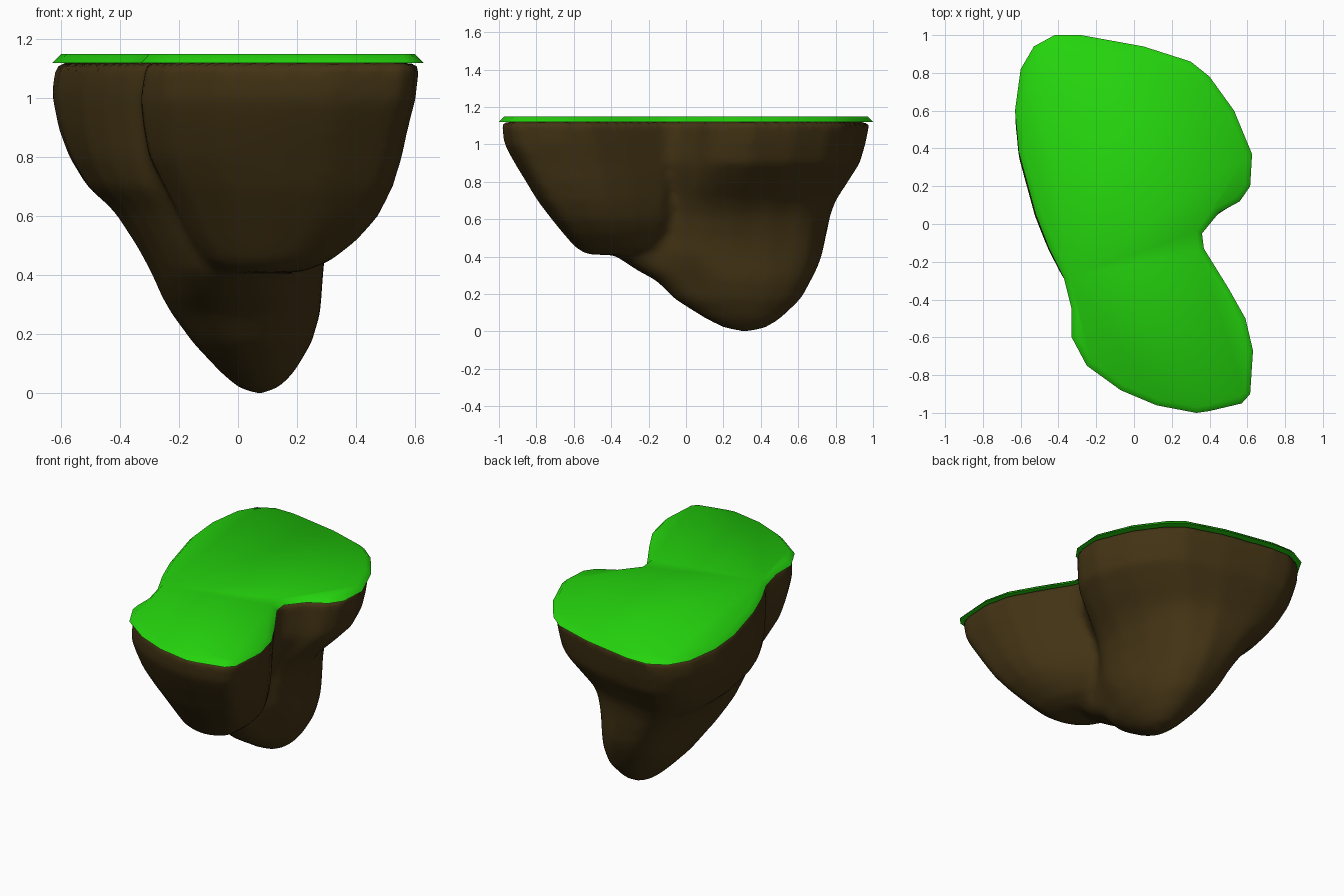
import bpy, bmesh, math

if "Cube" in bpy.data.objects:
    bpy.data.objects.remove(bpy.data.objects["Cube"])

# plan outline of the island, clockwise from the back
PLAN = [(-.42, 1), (-.28, 1), (.05, .94), (.3, .86), (.4, .78), (.53, .6), (.625, .37),
        (.615, .2), (.56, .12), (.45, .06), (.36, -.05), (.37, -.13), (.5, -.34), (.59, -.5),
        (.63, -.67), (.615, -.9), (.57, -.95), (.4, -.99), (.33, -1), (.12, -.96), (-.07, -.88),
        (-.25, -.75), (-.33, -.6), (-.33, -.45), (-.37, -.29), (-.45, -.13), (-.52, .05),
        (-.61, .38), (-.63, .6), (-.6, .82), (-.53, .94)]


def material(name, color):
    m = bpy.data.materials.new(name)
    m.diffuse_color = color
    m.use_nodes = True
    m.node_tree.nodes["Principled BSDF"].inputs["Base Color"].default_value = m.diffuse_color
    return m


def loft(name, rings, mat):
    """Closed skin through a stack of equal-length rings."""
    bm = bmesh.new()
    loops = [[bm.verts.new(p) for p in ring] for ring in rings]
    n = len(loops[0])
    for a, b in zip(loops, loops[1:]):
        for i in range(n):
            j = (i + 1) % n
            bm.faces.new((a[i], a[j], b[j], b[i]))
    bm.faces.new(loops[0])
    bm.faces.new(loops[-1])
    bmesh.ops.recalc_face_normals(bm, faces=bm.faces)
    me = bpy.data.meshes.new(name)
    bm.to_mesh(me)
    bm.free()
    ob = bpy.data.objects.new(name, me)
    bpy.context.collection.objects.link(ob)
    me.materials.append(mat)
    return ob


def lobe(name, base, levels, rounding, mat):
    """Squeeze an outline into the box of each level, rounding it on the way down."""
    xs, ys = [p[0] for p in base], [p[1] for p in base]
    cx, cy = (max(xs) + min(xs)) / 2, (max(ys) + min(ys)) / 2
    hx, hy = (max(xs) - min(xs)) / 2, (max(ys) - min(ys)) / 2
    rings = []
    top, low = levels[0][0], levels[-1][0]
    for z, x0, x1, y0, y1 in levels:
        t = min(1, rounding * ((top - z) / (top - low)) ** 1.6)
        ring = []
        for x, y in base:
            u, v = (x - cx) / hx, (y - cy) / hy
            a = math.atan2(v, u)
            u, v = u + (math.cos(a) - u) * t, v + (math.sin(a) - v) * t
            ring.append(((x0 + x1) / 2 + u * (x1 - x0) / 2, (y0 + y1) / 2 + v * (y1 - y0) / 2, z))
        rings.append(ring)
    return loft(name, rings, mat)


def inset(points, d):
    """Move a clockwise outline inward by d."""
    out = []
    n = len(points)
    for i, (x, y) in enumerate(points):
        ax, ay = points[i - 1]
        bx, by = points[(i + 1) % n]
        tx, ty = bx - ax, by - ay
        k = d / math.hypot(tx, ty)
        out.append((x + ty * k, y - tx * k))
    return out


earth = material("earth", (.055, .033, .007, 1))
grass = material("grass", (.018, .66, .004, 1))

# deep rear lobe of soil, with an overhanging shelf on its back right
back_plan = PLAN[:11] + [(.37, -.2), (.3, -.38), (.1, -.42), (-.12, -.42), (-.3, -.38)] + PLAN[24:]
soil = lobe("soil", back_plan, [
    (1.12, -.615, .61, -.41, .98), (1.02, -.635, .605, -.41, .965), (.9, -.615, .58, -.41, .935),
    (.8, -.58, .49, -.41, .875), (.7, -.52, .39, -.41, .815), (.62, -.43, .335, -.41, .79),
    (.5, -.35, .3, -.41, .77), (.41, -.3, .29, -.39, .75), (.33, -.265, .285, -.27, .715),
    (.27, -.23, .28, -.16, .68), (.17, -.155, .25, -.06, .62), (.07, -.06, .19, .1, .51),
    (.02, 0, .14, .2, .43), (0, .05, .09, .29, .35)], 1.2, earth)

# shallower front lobe of soil
front_plan = PLAN[11:24] + [(-.32, -.25), (-.2, -.05), (-.05, .05), (.1, .05), (.25, -.02)]
front = lobe("front_soil", front_plan, [
    (1.12, -.31, .615, -.985, .05), (1.0, -.33, .605, -.975, .05), (.9, -.32, .58, -.92, .04),
    (.8, -.3, .56, -.86, .02), (.7, -.25, .53, -.8, 0), (.6, -.2, .48, -.725, -.02),
    (.52, -.16, .41, -.66, -.05), (.45, -.11, .32, -.6, -.1), (.41, -.05, .22, -.53, -.2)],
    .3, earth)

# fuse the two lobes, then soften the join
for ob_mod in (("BOOLEAN", "fuse"), ("REMESH", "blend"), ("SMOOTH", "soften")):
    mod = soil.modifiers.new(ob_mod[1], ob_mod[0])
    if mod.type == 'BOOLEAN':
        mod.operation, mod.object, mod.solver = 'UNION', front, 'EXACT'
    elif mod.type == 'REMESH':
        mod.mode, mod.voxel_size = 'VOXEL', .025
    else:
        mod.factor, mod.iterations = .5, 8
        # keep the rim under the grass where it is
        band = soil.vertex_groups.new(name="below_rim")
        band.add([v.index for v in soil.data.vertices if v.co.z < 1.06], 1, 'REPLACE')
        mod.vertex_group = "below_rim"
    bpy.context.view_layer.objects.active = soil
    bpy.ops.object.modifier_apply(modifier=mod.name)
bpy.data.objects.remove(front)

# thin grass cap with a bevelled rim
cap = loft("grass_top", [[(x, y, 1.12) for x, y in PLAN],
                         [(x, y, 1.15) for x, y in inset(PLAN, .03)]], grass)

for ob in (soil, cap):
    bpy.ops.object.select_all(action='DESELECT')
    ob.select_set(True)
    bpy.context.view_layer.objects.active = ob
    bpy.ops.object.shade_smooth_by_angle(angle=math.radians(75))
